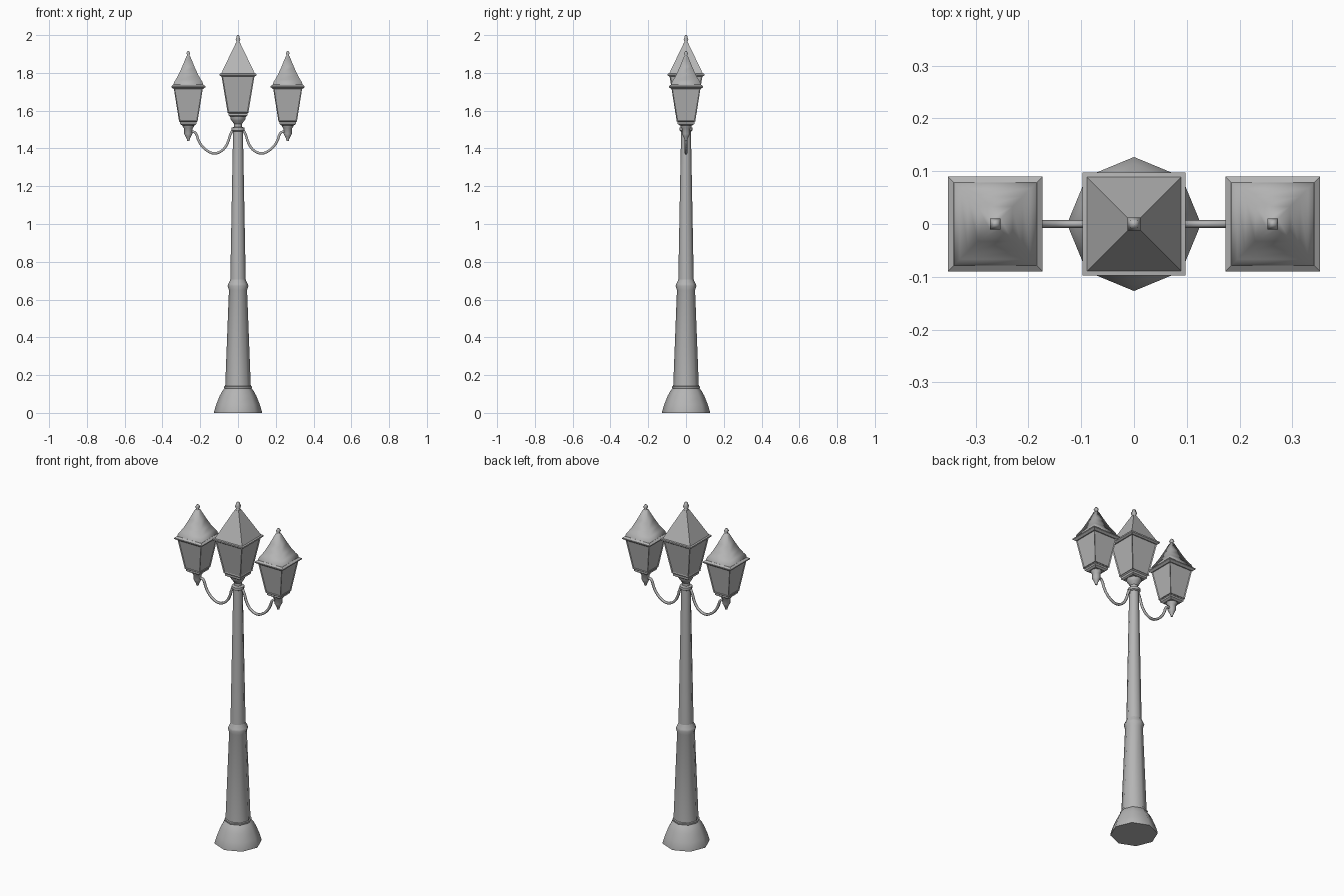
import bpy, bmesh, math
from mathutils import Vector

if "Cube" in bpy.data.objects:
    bpy.data.objects.remove(bpy.data.objects["Cube"])

# Dark grey painted metal
metal = bpy.data.materials.new("dark_grey")
metal.diffuse_color = (0.46, 0.46, 0.46, 1)
metal.use_nodes = True
metal.node_tree.nodes["Principled BSDF"].inputs["Base Color"].default_value = metal.diffuse_color


def smooth(ob, angle):
    bpy.ops.object.select_all(action='DESELECT')
    ob.select_set(True)
    bpy.context.view_layer.objects.active = ob
    bpy.ops.object.shade_smooth_by_angle(angle=math.radians(angle))


def lathe(name, profile, n, x=0.0, square=False, panel=0.0, angle=30):
    """Stack n-sided rings of (radius, z); square rings take half-widths."""
    bm = bmesh.new()
    phase = math.pi / 4 if square else 0
    k = math.sqrt(2) if square else 1
    rings = []
    for r, z in profile:
        rings.append([bm.verts.new((x + k * r * math.cos(phase + 2 * math.pi * i / n),
                                    k * r * math.sin(phase + 2 * math.pi * i / n), z))
                      for i in range(n)])
    sides = []
    for a, b in zip(rings, rings[1:]):
        for i in range(n):
            j = (i + 1) % n
            sides.append(bm.faces.new((a[i], a[j], b[j], b[i])))
    bm.faces.new(rings[0][::-1])
    bm.faces.new(rings[-1])
    bmesh.ops.recalc_face_normals(bm, faces=bm.faces)
    if panel:
        bmesh.ops.inset_individual(bm, faces=sides, thickness=panel, depth=-0.004)
    me = bpy.data.meshes.new(name)
    bm.to_mesh(me)
    bm.free()
    me.materials.append(metal)
    ob = bpy.data.objects.new(name, me)
    bpy.context.collection.objects.link(ob)
    smooth(ob, angle)
    return ob


# Octagonal base and tapered post
lathe("base", [(0.127, 0), (0.127, 0.006), (0.115, 0.045), (0.097, 0.09),
               (0.084, 0.115), (0.072, 0.13), (0.074, 0.135), (0.074, 0.14), (0.066, 0.143)], 8, angle=50)
lathe("lower_post", [(0.068, 0.135), (0.048, 0.65), (0.055, 0.672),
                     (0.052, 0.682), (0.041, 0.705), (0.04, 0.71)], 8, angle=50)
lathe("upper_post", [(0.041, 0.70), (0.027, 1.44), (0.026, 1.49), (0.035, 1.495),
                     (0.035, 1.51), (0.021, 1.514), (0.021, 1.55)], 8, angle=50)

# Central lantern
lathe("centre_cup", [(0.021, 1.53), (0.034, 1.547), (0.04, 1.557), (0.042, 1.575)], 8, angle=50)
lathe("centre_lantern_foot", [(0.042, 1.568), (0.05, 1.574), (0.05, 1.586), (0.058, 1.592)], 4, square=True)
lathe("centre_lantern_body", [(0.055, 1.59), (0.088, 1.788)], 4, square=True, panel=0.008)
lathe("centre_roof", [(0.088, 1.78), (0.098, 1.787), (0.098, 1.795), (0.089, 1.797),
                      (0.012, 1.957)], 4, square=True)
lathe("centre_finial", [(0.012, 1.955), (0.008, 1.963), (0.012, 1.978), (0.008, 1.989),
                        (0.006, 2.0)], 4, square=True, angle=95)

# Side lanterns with curved arms
for s, label in ((-1, "left"), (1, "right")):
    x = 0.263 * s
    lathe(label + "_pendant", [(0.006, 1.44), (0.009, 1.452), (0.014, 1.462), (0.022, 1.478),
                               (0.022, 1.505), (0.029, 1.513), (0.032, 1.53)], 8, x, angle=50)
    lathe(label + "_lantern_foot", [(0.033, 1.522), (0.044, 1.53), (0.044, 1.54),
                                    (0.051, 1.545)], 4, x, True)
    lathe(label + "_lantern_body", [(0.049, 1.543), (0.078, 1.725)], 4, x, True, 0.007)
    # Rim with sharp edges, then a softly shaded concave roof
    lathe(label + "_rim", [(0.078, 1.715), (0.09, 1.724), (0.09, 1.73), (0.079, 1.738)], 4, x, True)
    lathe(label + "_roof", [(0.079, 1.735), (0.075, 1.752), (0.067, 1.764), (0.052, 1.79),
                            (0.033, 1.832), (0.01, 1.888)], 4, x, True, angle=100)
    lathe(label + "_finial", [(0.01, 1.885), (0.006, 1.893), (0.01, 1.903),
                              (0.004, 1.916)], 4, x, True, angle=95)

    path = [(0.018, 1.505), (0.034, 1.488), (0.06, 1.418), (0.09, 1.385), (0.127, 1.374),
            (0.16, 1.386), (0.19, 1.412), (0.212, 1.45), (0.222, 1.478), (0.235, 1.488),
            (0.255, 1.482)]
    cu = bpy.data.curves.new(label + "_arm", 'CURVE')
    cu.dimensions = '3D'
    cu.bevel_depth = 0.0075
    cu.bevel_resolution = 1
    cu.use_fill_caps = True
    cu.resolution_u = 3
    sp = cu.splines.new('BEZIER')
    sp.bezier_points.add(len(path) - 1)
    for p, (px, pz) in zip(sp.bezier_points, path):
        p.co = Vector((px * s, 0, pz))
        p.handle_left_type = p.handle_right_type = 'AUTO'
    cu.materials.append(metal)
    arm = bpy.data.objects.new(label + "_arm", cu)
    bpy.context.collection.objects.link(arm)
